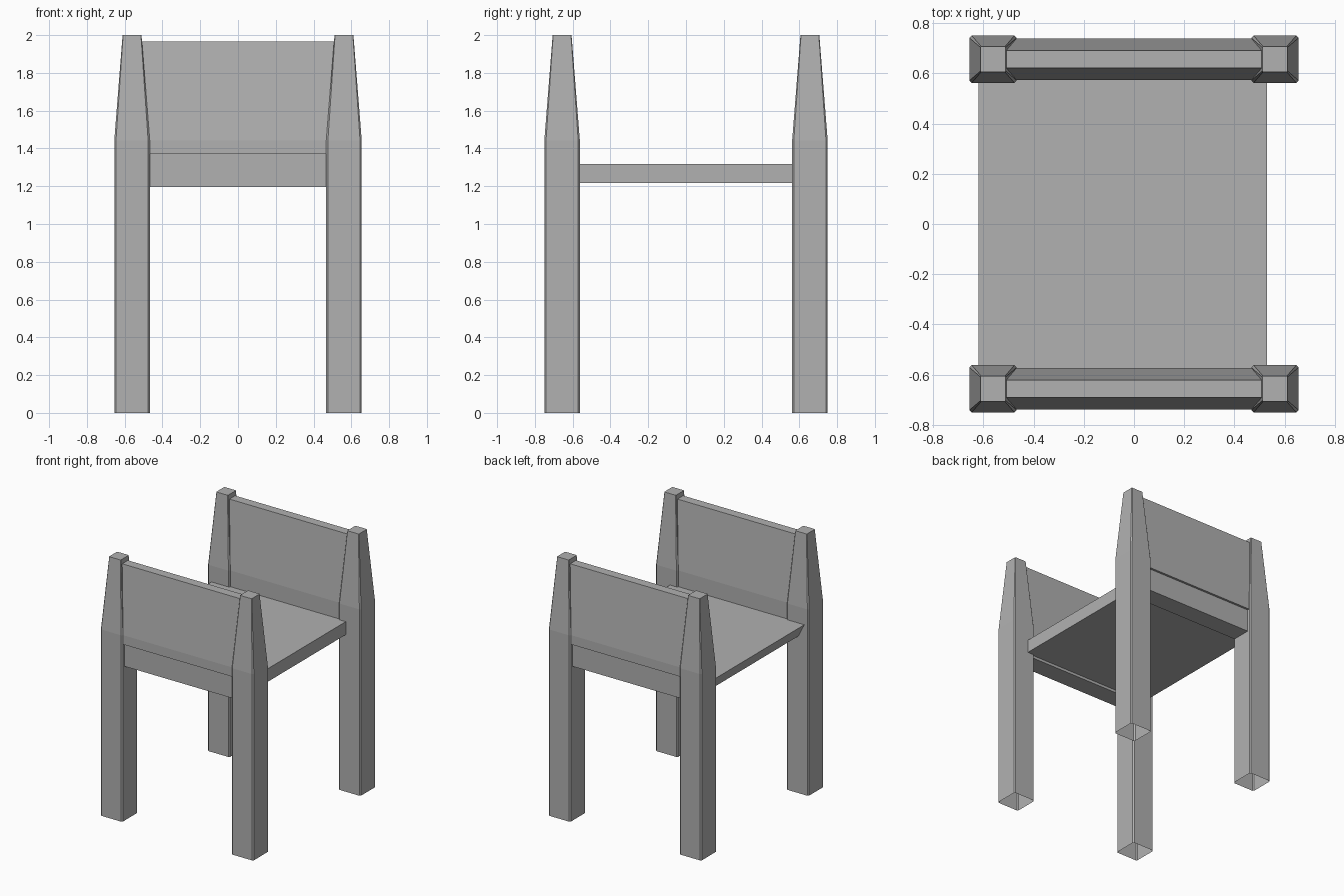
import bpy, bmesh

if "Cube" in bpy.data.objects:
    bpy.data.objects.remove(bpy.data.objects["Cube"])

POST_X, POST_Y = 0.561, 0.656

grey = bpy.data.materials.new("dark_grey")
grey.diffuse_color = (0.44, 0.44, 0.44, 1.0)
grey.use_nodes = True
grey.node_tree.nodes["Principled BSDF"].inputs["Base Color"].default_value = grey.diffuse_color


def loft(name, loops, cap_start=True, cap_end=True):
    """Skin a stack of equal-length point loops into a flat-shaded object."""
    bm = bmesh.new()
    rings = [[bm.verts.new(p) for p in loop] for loop in loops]
    n = len(rings[0])
    for a, b in zip(rings, rings[1:]):
        for i in range(n):
            j = (i + 1) % n
            bm.faces.new((a[i], a[j], b[j], b[i]))
    if cap_start:
        bm.faces.new(rings[0][::-1])
    if cap_end:
        bm.faces.new(rings[-1])
    bmesh.ops.recalc_face_normals(bm, faces=bm.faces)
    mesh = bpy.data.meshes.new(name)
    bm.to_mesh(mesh)
    bm.free()
    mesh.materials.append(grey)
    obj = bpy.data.objects.new(name, mesh)
    bpy.context.collection.objects.link(obj)
    return obj


def chamfered_square(cx, cy, z, h, c):
    k = h - c
    pts = [(h, -k), (h, k), (k, h), (-k, h), (-h, k), (-h, -k), (-k, -h), (k, -h)]
    return [(cx + x, cy + y, z) for x, y in pts]


def extrude_x(name, profile, x0, x1):
    """Extrude a (y, z) profile along x."""
    return loft(name, [[(x, y, z) for y, z in profile] for x in (x0, x1)])


for sy, side in ((-1, "front"), (1, "back")):
    cy = sy * POST_Y
    # Posts: straight chamfered shaft, tapered top, open underneath
    for sx, hand in ((-1, "left"), (1, "right")):
        cx = sx * POST_X
        loft(f"{side}_{hand}_post",
             [chamfered_square(cx, cy, 0.0, 0.094, 0.009),
              chamfered_square(cx, cy, 1.443, 0.094, 0.009),
              chamfered_square(cx, cy, 2.0, 0.05, 0.003)],
             cap_start=False)
    # Tapered panel and lower rail in one profile: flush inside, stepped outside
    profile = [(-0.083, 1.195), (0.066, 1.195), (0.066, 1.371), (0.083, 1.371),
               (0.083, 1.443), (0.035, 1.966), (-0.035, 1.966), (-0.083, 1.443)]
    extrude_x(f"{side}_panel", [(cy + sy * y, z) for y, z in profile], -0.54, 0.54)

# Seat board, its left edge cut at a slant
seat = [(-0.57, 1.216), (0.53, 1.216), (0.53, 1.317), (-0.62, 1.317)]
loft("seat", [[(x, y, z) for x, z in seat] for y in (-0.63, 0.63)])
